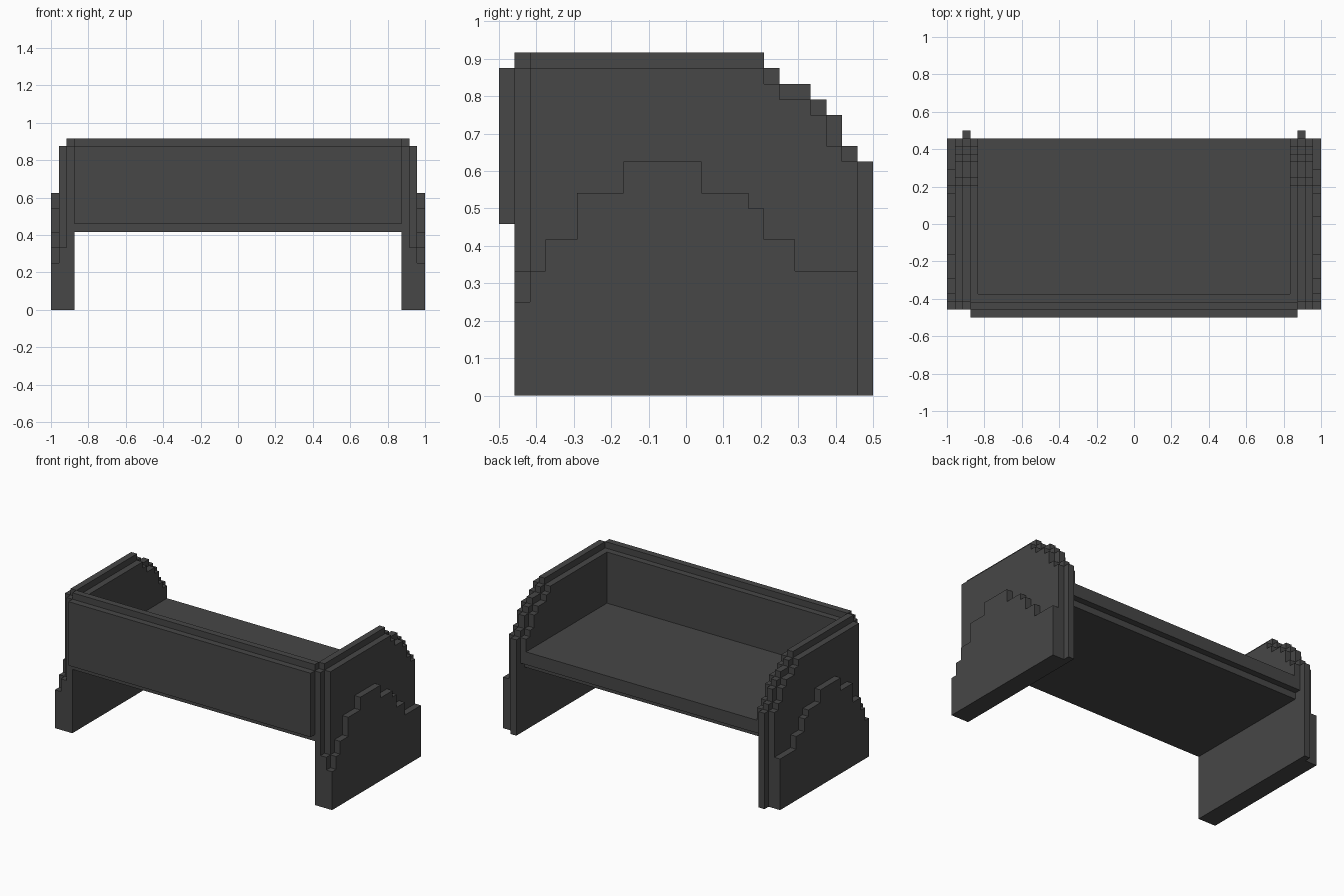
import bpy
import bmesh

if "Cube" in bpy.data.objects:
    bpy.data.objects.remove(bpy.data.objects["Cube"], do_unlink=True)

U = 1 / 24  # size of one block

grey = bpy.data.materials.new("dark_grey")
grey.use_nodes = True
COLOUR = (0.063, 0.063, 0.063, 1)
grey.diffuse_color = COLOUR
bsdf = grey.node_tree.nodes["Principled BSDF"]
bsdf.inputs["Base Color"].default_value = COLOUR
bsdf.inputs["Roughness"].default_value = 0.8


def stepped_panel(name, x0, x1, y0, z0, steps, mirror=False):
    """Extrude a staircase outline along x; steps are (end y, top z) in blocks."""
    outline = [(y0, z0)]
    y = y0
    for end, top in steps:
        outline += [(y, top), (end, top)]
        y = end
    outline.append((y, z0))
    bm = bmesh.new()
    face = bm.faces.new([bm.verts.new((x0 * U, py * U, pz * U)) for py, pz in outline])
    extruded = bmesh.ops.extrude_face_region(bm, geom=[face])["geom"]
    moved = [v for v in extruded if isinstance(v, bmesh.types.BMVert)]
    bmesh.ops.translate(bm, verts=moved, vec=((x1 - x0) * U, 0, 0))
    bmesh.ops.recalc_face_normals(bm, faces=bm.faces)
    mesh = bpy.data.meshes.new(name)
    bm.to_mesh(mesh)
    bm.free()
    mesh.materials.append(grey)
    obj = bpy.data.objects.new(name, mesh)
    bpy.context.collection.objects.link(obj)
    if mirror:
        obj.modifiers.new("Mirror", "MIRROR").use_axis[0] = True
    return obj


def slab(name, half_x, y0, y1, z0, z1):
    return stepped_panel(name, -half_x, half_x, y0, z0, [(y1, z1)])


# Stepped curve down the back of the arms: core, then one block smaller
core_back = [(5, 22), (6, 21), (8, 20), (9, 19), (10, 18), (11, 16), (12, 15)]
face_back = [(5, 21), (6, 20), (8, 19), (9, 18), (10, 16), (11, 15)]

# Arms, layered from inside to outside
stepped_panel("arm_inner_lining_lower", 20, 21, -10, 10, [(10, 11)], True)
stepped_panel("arm_inner_lining", 20, 21, -10, 11, face_back, True)
stepped_panel("arm_core", 21, 22, -11, 0, [(-10, 21)] + core_back, True)
stepped_panel("arm_outer_face", 22, 23, -11, 0, [(-10, 8)] + face_back, True)
stepped_panel("arm_outer_plate", 23, 24, -11, 0,
              [(-10, 6), (-9, 8), (-7, 10), (-4, 13), (1, 15),
               (4, 13), (5, 12), (7, 10), (11, 8)], True)

# Front panel, layered
slab("front_plate", 21, -12, -11, 11, 21)
slab("front_core", 21, -11, -10, 10, 22)
slab("front_inner_lining", 20, -10, -9, 10, 21)

# Floor: top board overhangs the lower board at the back
slab("floor_lower_board", 20, -9, 10, 10, 11)
slab("floor_upper_board", 20, -9, 11, 11, 13)
